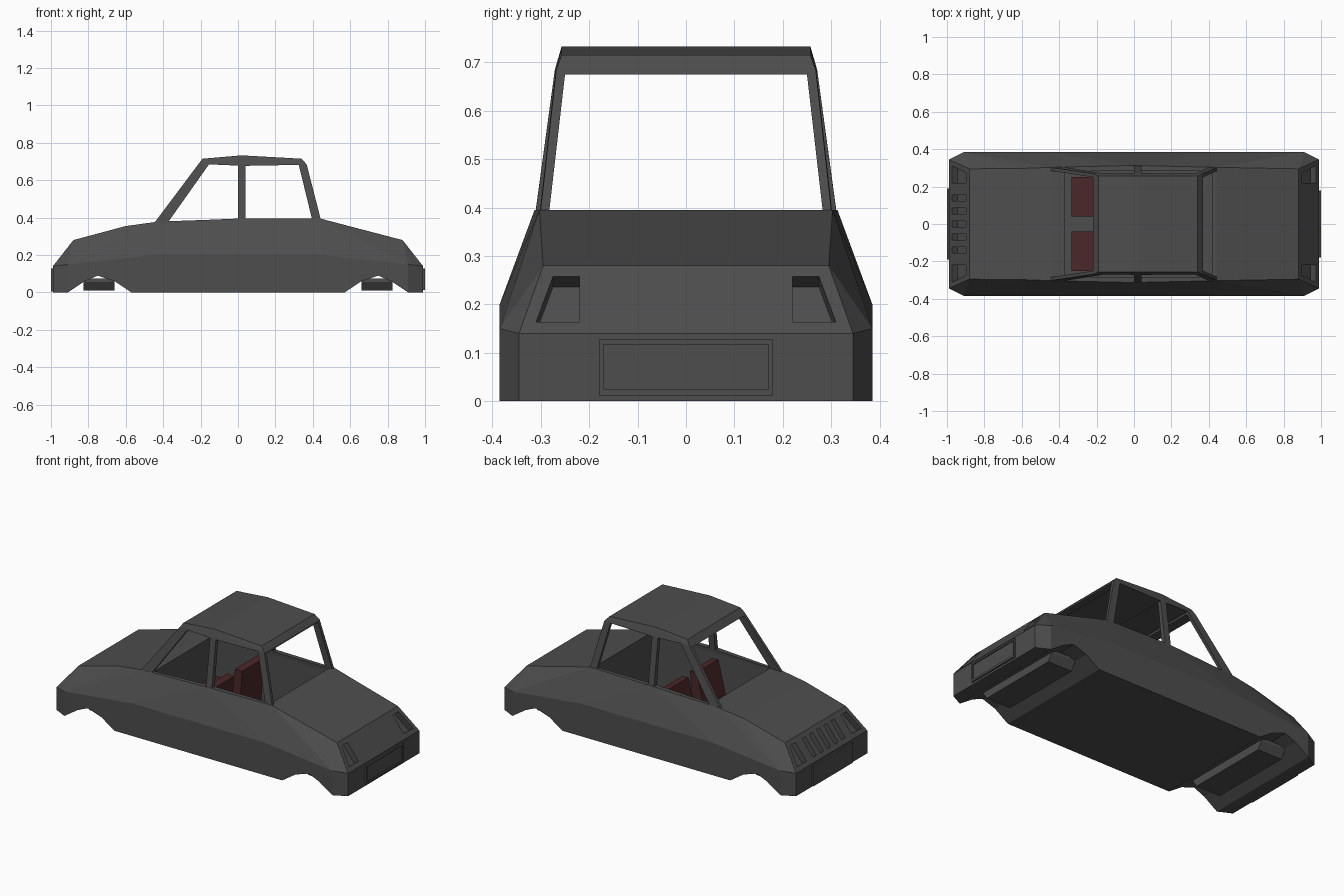
import bpy, bmesh
from mathutils import Vector

if "Cube" in bpy.data.objects:
    bpy.data.objects.remove(bpy.data.objects["Cube"])


def material(name, rgb):
    m = bpy.data.materials.new(name)
    m.diffuse_color = (*rgb, 1)
    m.use_nodes = True
    m.node_tree.nodes["Principled BSDF"].inputs["Base Color"].default_value = m.diffuse_color
    return m


GREY = material("dark grey", (0.075, 0.075, 0.075))
RED = material("dark red", (0.07, 0.02, 0.021))


def hull(name, pts, mat=GREY):
    """Convex solid around the points."""
    bm = bmesh.new()
    for p in pts:
        bm.verts.new(p)
    res = bmesh.ops.convex_hull(bm, input=bm.verts)
    loose = {v for v in res["geom_interior"] if isinstance(v, bmesh.types.BMVert)}
    bmesh.ops.delete(bm, geom=list(loose), context='VERTS')
    bmesh.ops.dissolve_limit(bm, angle_limit=0.01, verts=bm.verts, edges=bm.edges)
    bmesh.ops.recalc_face_normals(bm, faces=bm.faces)
    me = bpy.data.meshes.new(name)
    bm.to_mesh(me)
    bm.free()
    me.materials.append(mat)
    ob = bpy.data.objects.new(name, me)
    bpy.context.collection.objects.link(ob)
    return ob


def prism(name, pts, vec, mat=GREY):
    """Flat polygon swept along a vector."""
    v = Vector(vec)
    bm = bmesh.new()
    a = [bm.verts.new(p) for p in pts]
    b = [bm.verts.new(Vector(p) + v) for p in pts]
    n = len(a)
    bm.faces.new(a)
    bm.faces.new(b[::-1])
    for i in range(n):
        bm.faces.new((a[i], a[(i + 1) % n], b[(i + 1) % n], b[i]))
    bmesh.ops.recalc_face_normals(bm, faces=bm.faces)
    me = bpy.data.meshes.new(name)
    bm.to_mesh(me)
    bm.free()
    me.materials.append(mat)
    ob = bpy.data.objects.new(name, me)
    bpy.context.collection.objects.link(ob)
    return ob


def box(name, x, y, z, mat=GREY):
    return prism(name, [(x[0], y[0], z[0]), (x[1], y[0], z[0]),
                        (x[1], y[1], z[0]), (x[0], y[1], z[0])], (0, 0, z[1] - z[0]), mat)


def side_cut(pts):
    """Cutter from an x,z outline running across the whole width."""
    return prism("cutter", [(x, -0.6, z) for x, z in pts], (0, 1.2, 0))


def cut(ob, cutters):
    for c in cutters:
        c.hide_render = True
        m = ob.modifiers.new("cut", 'BOOLEAN')
        m.operation = 'DIFFERENCE'
        m.solver = 'EXACT'
        m.object = c
        bpy.context.view_layer.update()
        dg = bpy.context.evaluated_depsgraph_get()
        me = bpy.data.meshes.new_from_object(ob.evaluated_get(dg))
        ob.modifiers.clear()
        ob.data = me
        bpy.data.objects.remove(c)


# Lower body: bottom, shoulder and deck outlines
END = 0.99
pts = []
for s in (-1, 1):
    for e in (-1, 1):
        pts += [(e * END, s * 0.345, 0), (e * END, s * 0.345, 0.14),
                (e * 0.91, s * 0.385, 0), (e * 0.91, s * 0.385, 0.15),
                (e * 0.45, s * 0.385, 0.2), (e * 0.88, s * 0.295, 0.28)]
    for x, y, z in ((-0.6, 0.297, 0.355), (-0.44, 0.303, 0.377),
                    (0, 0.313, 0.395), (0.44, 0.303, 0.395)):
        pts.append((x, s * y, z))
body = hull("body", pts)

# Wheel arches and cabin interior
cutters = [side_cut([(e * x, z) for x, z in ((0.91, 0), (0.82, 0.06), (0.75, 0.09),
                                             (0.66, 0.06), (0.57, 0), (0.57, -0.1), (0.91, -0.1))])
           for e in (-1, 1)]
cutters.append(box("cutter", (-0.37, 0.42), (-0.285, 0.285), (0.03, 0.6)))


# Recesses sunk square into the sloping end faces
def slope_cut(e, outline):
    n = Vector((e * 0.786, 0, 0.618))
    out = []
    for y, z in outline:
        x = END - (z - 0.14) / 0.14 * (END - 0.88)
        out.append(Vector((e * x, y, z)) + n * 0.04)
    return prism("cutter", out, n * -0.075)


for e in (-1, 1):
    for s in (-1, 1):
        cutters.append(slope_cut(e, [(s * 0.22, 0.163), (s * 0.22, 0.257),
                                     (s * 0.275, 0.257), (s * 0.31, 0.163)]))
for y in (-0.14, -0.07, 0, 0.07, 0.14):
    cutters.append(slope_cut(-1, [(y - 0.016, 0.163), (y + 0.016, 0.163),
                                  (y + 0.016, 0.257), (y - 0.016, 0.257)]))
cut(body, cutters)

# Roof and pillars
pts = []
for s in (-1, 1):
    for x, y, z in ((-0.455, 0.304, 0.362), (0.02, 0.315, 0.362), (0.45, 0.304, 0.362),
                    (-0.212, 0.268, 0.685), (0.02, 0.271, 0.685), (0.367, 0.268, 0.685),
                    (-0.19, 0.257, 0.715), (0.02, 0.257, 0.733), (0.34, 0.257, 0.715)):
        pts.append((x, s * y, z))
cabin = hull("roof_and_pillars", pts)
cut(cabin, [
    prism("cutter", [(-1, -0.2875, 0.35), (-1, 0.2875, 0.35),
                     (-1, 0.25, 0.675), (-1, -0.25, 0.675)], (2, 0, 0)),
    side_cut([(-0.37, 0.381), (-0.155, 0.685), (0, 0.678), (0, 0.394)]),
    side_cut([(0.04, 0.395), (0.04, 0.677), (0.325, 0.682), (0.395, 0.395)]),
])

# Axle blocks in the wheel arches
for name, e in (("front_axle_block", -1), ("rear_axle_block", 1)):
    hull(name, [(e * x, s * y, z) for s in (-1, 1) for x in (0.66, 0.825)
                for y, z in ((0.26, 0.01), (0.29, 0.055), (0.29, 0.075))])

# Number plates: plain at the front, framed at the rear
box("front_plate", (-1, -0.98), (-0.19, 0.19), (0.004, 0.127))
rear = box("rear_plate", (0.98, 1), (-0.18, 0.18), (0.012, 0.127))
cut(rear, [box("cutter", (0.994, 1.1), (-0.17, 0.17), (0.025, 0.117))])

# Seats
for name, s in (("left_seat", -1), ("right_seat", 1)):
    y = sorted((s * 0.04, s * 0.25))
    box(name + "_cushion", (-0.335, -0.05), y, (0.03, 0.16), RED)
    prism(name + "_back", [(-0.11, y[0], 0.1), (-0.02, y[0], 0.03),
                           (0.0, y[0], 0.355), (-0.045, y[0], 0.36)],
          (0, y[1] - y[0], 0), RED)
